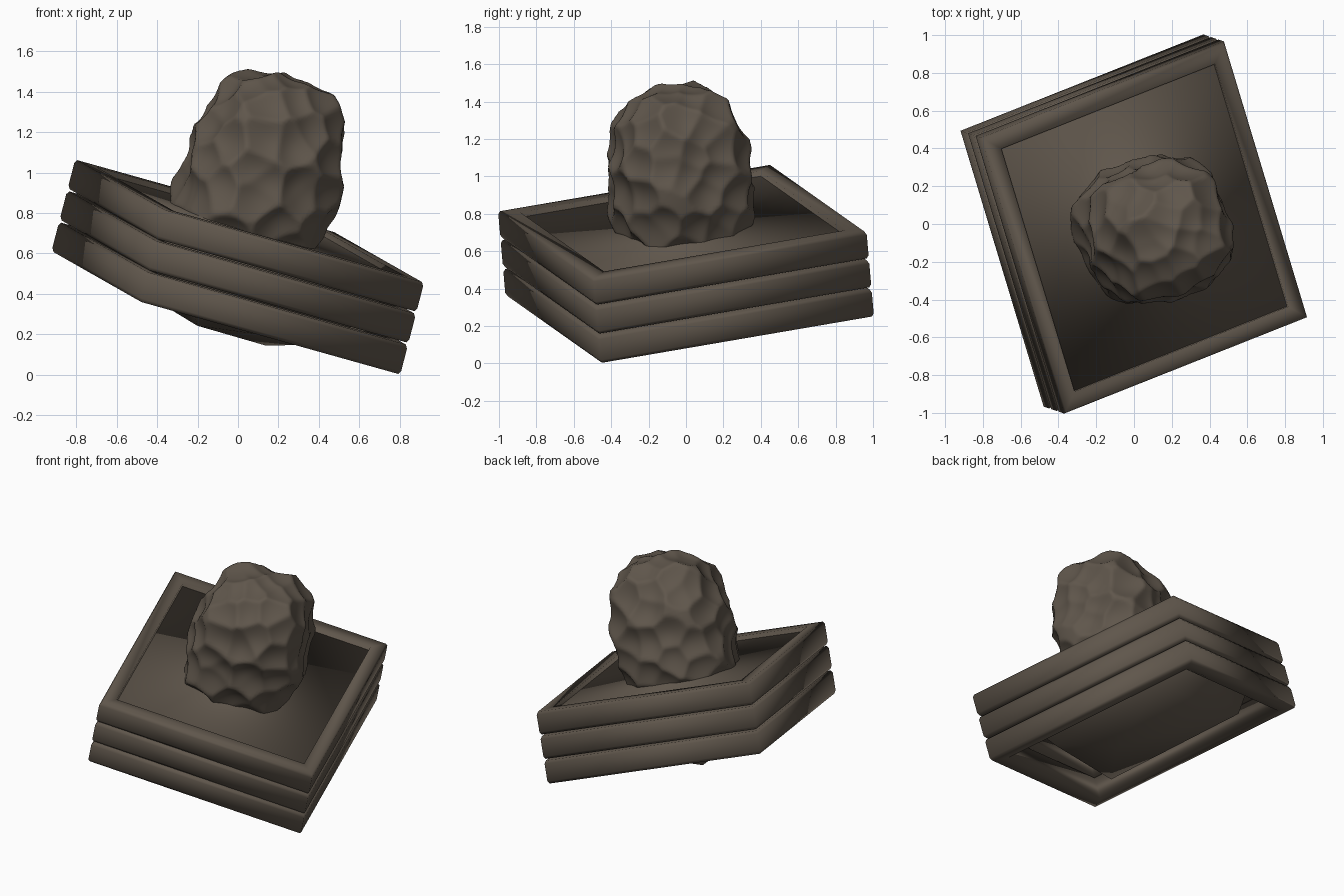
import bpy, bmesh, math, random
from mathutils import Vector, Matrix, kdtree

if "Cube" in bpy.data.objects:
    bpy.data.objects.remove(bpy.data.objects["Cube"])

random.seed(7)

# one earthy colour for everything
mat = bpy.data.materials.new("dark_brown")
mat.diffuse_color = (0.115, 0.093, 0.071, 1)
mat.use_nodes = True
mat.node_tree.nodes["Principled BSDF"].inputs["Base Color"].default_value = mat.diffuse_color

# tilted crate frame: p, q in -1..1 across, w in 0..1 upwards
BASE = Vector((-0.06, 0.02, 0.305))
U = Vector((0.643, 0.255, -0.18))
V = Vector((-0.22, 0.73, 0.125))
W = Vector((0.1175, -0.04, 0.455))
CORNERS = [(-1, -1), (1, -1), (1, 1), (-1, 1)]


def place(p, q, w):
    return BASE + U * p + V * q + W * w


def finish(bm, name, angle):
    bmesh.ops.recalc_face_normals(bm, faces=bm.faces)
    mesh = bpy.data.meshes.new(name)
    bm.to_mesh(mesh)
    bm.free()
    mesh.materials.append(mat)
    ob = bpy.data.objects.new(name, mesh)
    bpy.context.collection.objects.link(ob)
    bpy.ops.object.select_all(action='DESELECT')
    ob.select_set(True)
    bpy.context.view_layer.objects.active = ob
    bpy.ops.object.shade_smooth_by_angle(angle=math.radians(angle))
    return ob


def square(bm, s, w):
    return [bm.verts.new(place(a * s, b * s, w)) for a, b in CORNERS]


def skin(bm, r0, r1):
    for i in range(4):
        j = (i + 1) % 4
        bm.faces.new((r0[i], r0[j], r1[j], r1[i]))


# three stacked square frames of mitred boards with eased edges
PROFILE = [(0.12, 0.0), (0.012, 0.0), (0.0, 0.12), (0.0, 0.88),
           (0.012, 1.0), (0.12, 1.0)]
for name, w0, w1 in (("lower_boards", 0.0, 0.32),
                     ("middle_boards", 0.343, 0.66),
                     ("upper_boards", 0.683, 1.0)):
    bm = bmesh.new()
    rings = [square(bm, 1 - d, w0 + (w1 - w0) * t) for d, t in PROFILE]
    for i, r in enumerate(rings):
        skin(bm, r, rings[(i + 1) % len(rings)])
    finish(bm, name, 95)

# smooth soil block, nearly flush on top, narrowing to a blunt point below
bm = bmesh.new()
top = square(bm, 0.89, 0.94)
sag = [bm.verts.new(place(*c)) for c in
       ((-0.38, -0.54, -0.14), (0.6, -0.56, 0.05),
        (0.6, 0.49, 0.15), (-0.35, 0.74, -0.13))]
tip = bm.verts.new(place(0.3, -0.13, -0.2))
bm.faces.new(top)
skin(bm, top, sag)
for i in range(4):
    bm.faces.new((sag[i], sag[(i + 1) % 4], tip))
finish(bm, "soil", 180)

# boulder: boxy egg with scooped dents between ridges
axis = W.normalized()
side = (U - axis * U.dot(axis)).normalized()
rot = Matrix((side, axis.cross(side), axis)).transposed()
centre = Vector((0.125, -0.035, 1.03))
HALF = Vector((0.36, 0.35, 0.465))


def egg(d, e=2.8):
    r = sum(abs(c) ** e for c in d) ** (-1 / e)
    p = Vector((d.x * r * HALF.x, d.y * r * HALF.y, d.z * r * HALF.z))
    taper = 1.0 - 0.1 * p.z / HALF.z
    return Vector((p.x * taper + 0.04 * p.z, p.y * taper, p.z))


COUNT = 95
tree = kdtree.KDTree(COUNT)
for i in range(COUNT):
    # evenly spread dent centres with some jitter
    z = 1 - 2 * (i + 0.5) / COUNT
    a = i * 2.39996
    h = math.sqrt(1 - z * z)
    d = Vector((h * math.cos(a), h * math.sin(a), z))
    d += Vector([random.uniform(-0.15, 0.15) for _ in range(3)])
    tree.insert(egg(d.normalized()), i)
tree.balance()

bm = bmesh.new()
bmesh.ops.create_icosphere(bm, subdivisions=6, radius=1)
for v in bm.verts:
    d = v.co.normalized()
    p = egg(d)
    # soft minimum of the distances keeps the ridges rounded
    near = [n[2] ** 2 for n in tree.find_n(p, 4)]
    k = 0.001
    m = near[0] - k * math.log(sum(math.exp((near[0] - s) / k) for s in near))
    v.co = centre + rot @ (p + d * (3.4 * min(m, 0.014) - 0.015))
finish(bm, "boulder", 60)
